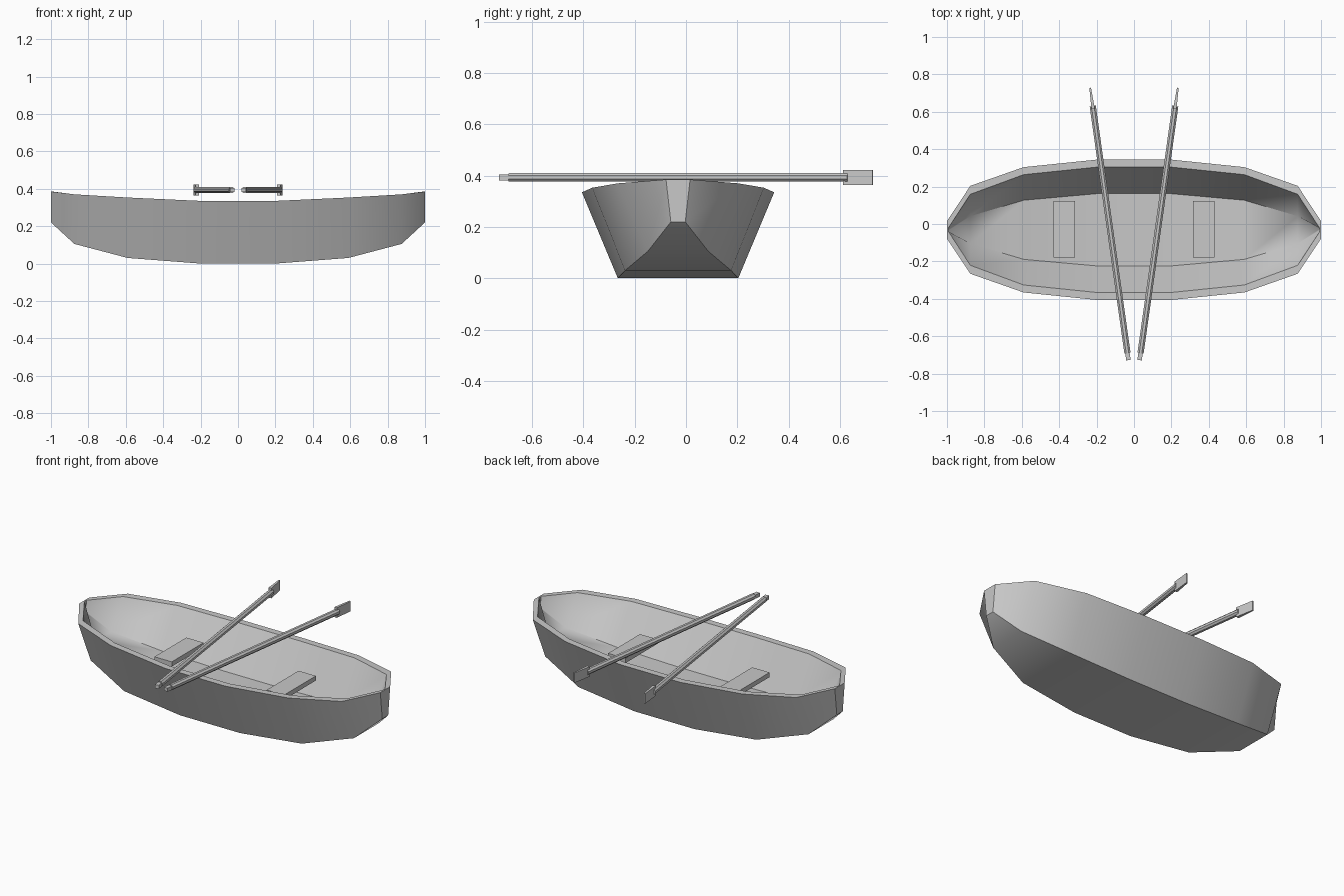
import bpy, bmesh, math
from mathutils import Matrix

cube = bpy.data.objects.get("Cube")
if cube:
    bpy.data.objects.remove(cube, do_unlink=True)

# Single grey material
grey = bpy.data.materials.new("plain_grey")
grey.use_nodes = True
colour = (0.58, 0.58, 0.58, 1)
grey.diffuse_color = colour
grey.node_tree.nodes["Principled BSDF"].inputs["Base Color"].default_value = colour

HULL_Y = -0.031


def finish(bm, name):
    bmesh.ops.recalc_face_normals(bm, faces=bm.faces)
    mesh = bpy.data.meshes.new(name)
    bm.to_mesh(mesh)
    bm.free()
    mesh.materials.append(grey)
    obj = bpy.data.objects.new(name, mesh)
    bpy.context.collection.objects.link(obj)
    return obj


def add_box(bm, centre, size):
    bmesh.ops.create_cube(bm, size=1, matrix=Matrix.Translation(centre) @ Matrix.Diagonal((*size, 1)))


# Hull stations from the middle to the end:
# x, inner x, rim z, keel z, then half widths: outer top, outer base, inner top, inner base
STATIONS = [
    (0.20, 0.20, 0.335, 0.0, 0.375, 0.235, 0.335, 0.193),
    (0.59, 0.59, 0.353, 0.03, 0.335, 0.207, 0.295, 0.158),
    (0.875, 0.875, 0.370, 0.105, 0.235, 0.118, 0.190, 0.073),
    (1.0, 0.992, 0.385, 0.22, 0.047, 0.028, 0.010, 0.004),
]
FLOOR = 0.10


def hull_ring(bm, station, side):
    x, xi, top, keel, ot, ob, it, ib = station
    outline = [(x, ot, top), (x, ob, keel), (x, -ob, keel), (x, -ot, top),
               (xi, -it, top), (xi, -ib, keel + FLOOR), (xi, ib, keel + FLOOR), (xi, it, top)]
    return [bm.verts.new((side * px, HULL_Y + py, pz)) for px, py, pz in outline]


bm = bmesh.new()
rings = [hull_ring(bm, s, -1) for s in reversed(STATIONS)] + [hull_ring(bm, s, 1) for s in STATIONS]
for a, b in zip(rings, rings[1:]):
    for i in range(8):
        j = (i + 1) % 8
        bm.faces.new((a[i], a[j], b[j], b[i]))
for r in (rings[0], rings[-1]):
    bm.faces.new(r[:4])                       # outer end plate
    bm.faces.new(r[4:])                       # inner end plate
    bm.faces.new((r[0], r[3], r[4], r[7]))    # rim over the end
hull = finish(bm, "hull")

# Smooth planking with crisp end plates
bpy.ops.object.select_all(action='DESELECT')
hull.select_set(True)
bpy.context.view_layer.objects.active = hull
bpy.ops.object.shade_smooth_by_angle(angle=math.radians(42))
for face in hull.data.polygons:
    if abs(face.normal.x) > 0.95:
        face.use_smooth = False

# Bench seats
for side, label in ((1, "left"), (-1, "right")):
    bm = bmesh.new()
    add_box(bm, (side * 0.373, -0.027, 0.242), (0.115, 0.302, 0.028))
    finish(bm, label + "_seat")


def add_rod(bm, y0, y1, radius):
    turn = Matrix.Rotation(math.radians(90), 4, 'X') @ Matrix.Rotation(math.radians(22.5), 4, 'Z')
    bmesh.ops.create_cone(bm, cap_ends=True, segments=8, radius1=radius, radius2=radius,
                          depth=y1 - y0, matrix=Matrix.Translation((0, (y0 + y1) / 2, 0)) @ turn)


# Oars: shaft, thin grip and upright tapered blade, laid across the rim
for side, label in ((1, "left"), (-1, "right")):
    bm = bmesh.new()
    add_rod(bm, -0.697, 0.637, 0.018)
    add_box(bm, (0, -0.712, 0), (0.024, 0.046, 0.022))
    add_box(bm, (0, 0.678, 0), (0.018, 0.115, 0.06))
    for v in bm.verts:
        if v.co.y > 0.73:
            v.co.x *= 0.5
    place = Matrix.Translation((side * 0.132, 0, 0.393))
    bm.transform(place @ Matrix.Rotation(-side * math.radians(8), 4, 'Z'))
    finish(bm, label + "_oar")
